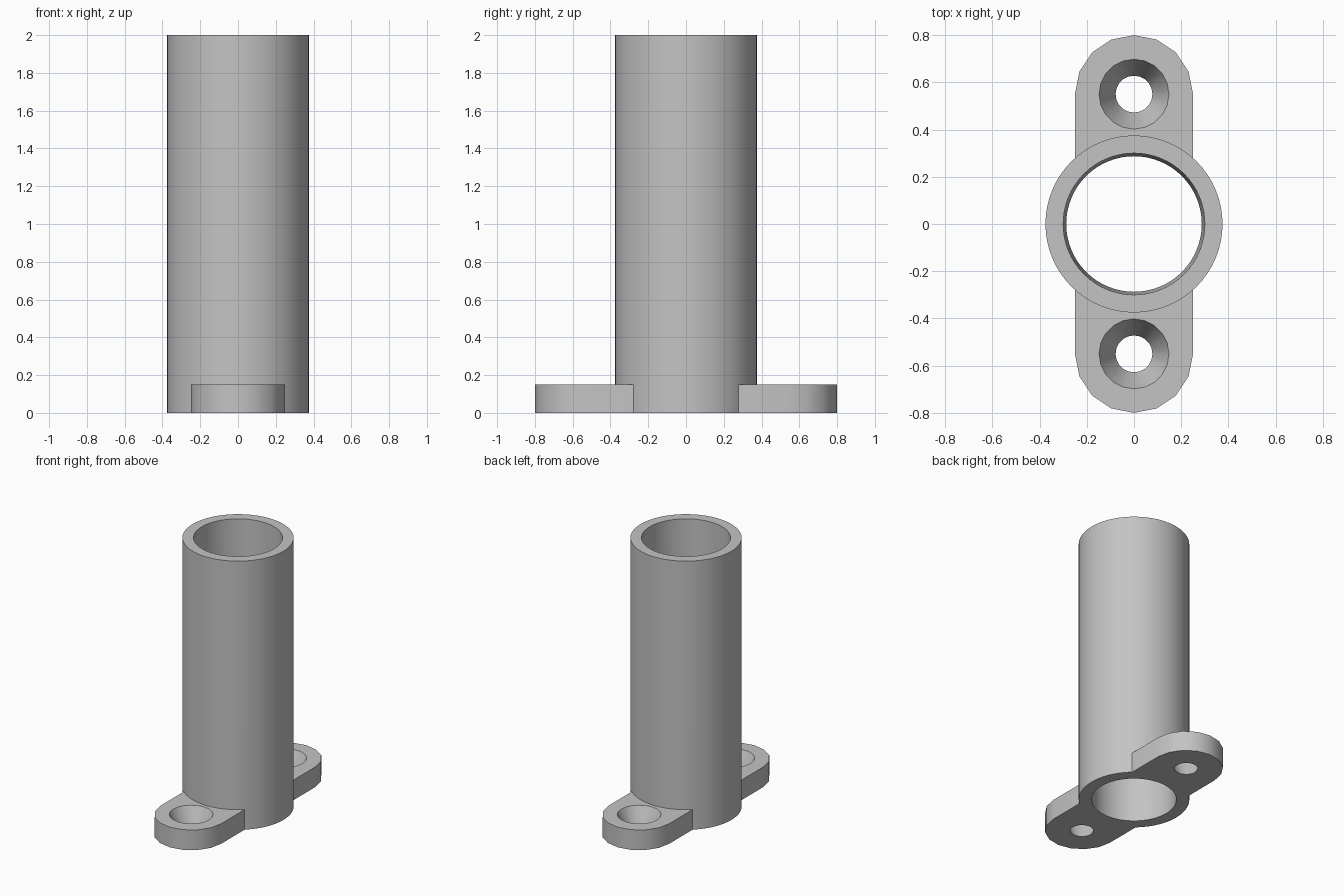
import bpy, bmesh, math

if "Cube" in bpy.data.objects:
    bpy.data.objects.remove(bpy.data.objects["Cube"])

HEIGHT, TUBE_R = 2.0, 0.375
FLANGE_H, FLANGE_W, BOLT_Y = 0.15, 0.25, 0.55

grey = bpy.data.materials.new("light grey")
grey.use_nodes = True
colour = (0.55, 0.55, 0.55, 1)
grey.diffuse_color = colour
grey.node_tree.nodes["Principled BSDF"].inputs["Base Color"].default_value = colour


def finish(bm, name):
    bmesh.ops.recalc_face_normals(bm, faces=bm.faces)
    mesh = bpy.data.meshes.new(name)
    bm.to_mesh(mesh)
    bm.free()
    mesh.materials.append(grey)
    ob = bpy.data.objects.new(name, mesh)
    bpy.context.collection.objects.link(ob)
    return ob


def cone(name, r_low, r_high, z_low, z_high, y=0, sides=64):
    """Capped cone whose radii are given at z_low and z_high."""
    bm = bmesh.new()
    bmesh.ops.create_cone(bm, cap_ends=True, segments=sides, radius1=r_low,
                          radius2=r_high, depth=z_high - z_low)
    bmesh.ops.translate(bm, verts=bm.verts, vec=(0, y, (z_low + z_high) / 2))
    return finish(bm, name)


def cutter(name, r_low, r_high, height, y, sides):
    """Tapered cutter that runs past both ends by the same slope."""
    over = 0.02
    grow = (r_high - r_low) / height * over
    return cone(name, r_low - grow, r_high + grow, -over, height + over, y, sides)


def combine(target, other, operation):
    mod = target.modifiers.new(operation.lower(), 'BOOLEAN')
    mod.operation, mod.object, mod.solver = operation, other, 'EXACT'
    bpy.context.view_layer.objects.active = target
    bpy.ops.object.modifier_apply(modifier=mod.name)
    bpy.data.objects.remove(other)


# Mounting flange: slot-shaped plate with rounded ends
bm = bmesh.new()
outline = []
for side in (1, -1):
    for i in range(9):
        a = math.pi * i / 8
        outline.append(bm.verts.new((side * FLANGE_W * math.cos(a),
                                     side * (BOLT_Y + FLANGE_W * math.sin(a)), 0)))
base = bm.faces.new(outline)
lifted = bmesh.ops.extrude_face_region(bm, geom=[base])["geom"]
bmesh.ops.translate(bm, vec=(0, 0, FLANGE_H),
                    verts=[v for v in lifted if isinstance(v, bmesh.types.BMVert)])
flange = finish(bm, "flange")

# Tube with slightly tapered bore
holder = cone("flanged_tube", TUBE_R, TUBE_R, 0, HEIGHT)
combine(holder, flange, 'UNION')
combine(holder, cutter("bore", 0.287, 0.30, HEIGHT, 0, 64), 'DIFFERENCE')

# Countersunk bolt holes
for y in (BOLT_Y, -BOLT_Y):
    combine(holder, cutter("bolt_hole", 0.078, 0.148, FLANGE_H, y, 20), 'DIFFERENCE')

# Smooth round walls, sharp rims
bpy.ops.object.select_all(action='DESELECT')
holder.select_set(True)
bpy.context.view_layer.objects.active = holder
bpy.ops.object.shade_smooth_by_angle(angle=math.radians(30))
